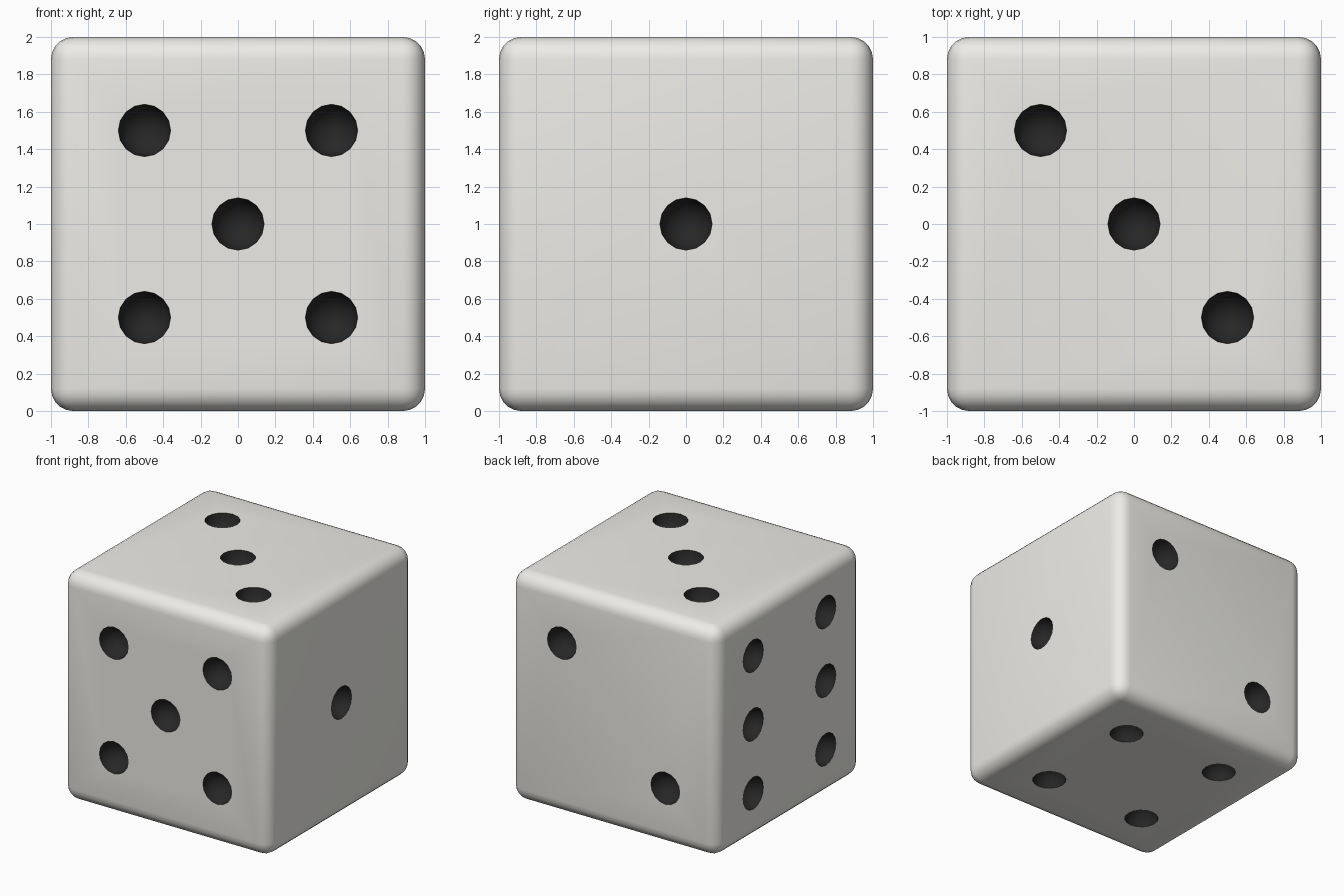
import bpy, math
from mathutils import Matrix, Vector

if "Cube" in bpy.data.objects:
    bpy.data.objects.remove(bpy.data.objects["Cube"])

PIP_R = 0.14


def material(name, rgb):
    m = bpy.data.materials.new(name)
    m.diffuse_color = (*rgb, 1)
    m.use_nodes = True
    m.node_tree.nodes["Principled BSDF"].inputs["Base Color"].default_value = m.diffuse_color
    return m


ivory = material("ivory", (0.85, 0.84, 0.80))
black = material("black", (0.02, 0.02, 0.02))

# Rounded cube body
bpy.ops.mesh.primitive_cube_add(size=2, location=(0, 0, 1))
die = bpy.context.object
die.name = "die_body"
die.data.materials.append(ivory)
bevel = die.modifiers.new("rounding", 'BEVEL')
bevel.width = 0.12
bevel.segments = 5

# Pip layouts: outward normal, in-face right axis, in-face up axis, pips
X, Y, Z = Vector((1, 0, 0)), Vector((0, 1, 0)), Vector((0, 0, 1))
h = 0.5
square = [(u, v) for u in (-h, h) for v in (-h, h)]
faces = [
    (-Y, X, Z, square + [(0, 0)]),                                  # front 5
    (X, Y, Z, [(0, 0)]),                                            # right 1
    (Z, X, Y, [(-h, h), (0, 0), (h, -h)]),                          # top 3
    (Y, -X, Z, [(-h, h), (h, -h)]),                                 # back 2
    (-X, -Y, Z, [(u, v) for u in (-h, h) for v in (-0.6, 0, 0.6)]),  # left 6
    (-Z, X, -Y, square),                                            # bottom 4
]

# Spherical cutters, one per pip, joined into a single hidden object
cutters = []
for n, right, up, pips in faces:
    for u, v in pips:
        bpy.ops.mesh.primitive_uv_sphere_add(segments=16, ring_count=10, radius=PIP_R)
        ob = bpy.context.object
        ob.matrix_world = Matrix.Translation(Z + n + right * u + up * v) @ \
            n.to_track_quat('Z', 'Y').to_matrix().to_4x4()
        ob.data.materials.append(black)
        cutters.append(ob)
bpy.ops.object.select_all(action='DESELECT')
for ob in cutters:
    ob.select_set(True)
bpy.context.view_layer.objects.active = cutters[0]
bpy.ops.object.join()
cutter = bpy.context.object
cutter.name = "pip_cutter"
cutter.hide_render = True
cutter.hide_set(True)

# Carve the pips, carrying the black material into the dimples
cut = die.modifiers.new("pips", 'BOOLEAN')
cut.operation = 'DIFFERENCE'
cut.solver = 'EXACT'
cut.material_mode = 'TRANSFER'
cut.object = cutter

# Apply and shade smooth
bpy.ops.object.select_all(action='DESELECT')
die.select_set(True)
bpy.context.view_layer.objects.active = die
for m in list(die.modifiers):
    bpy.ops.object.modifier_apply(modifier=m.name)
bpy.data.objects.remove(cutter)
bpy.ops.object.shade_smooth_by_angle(angle=math.radians(35))
